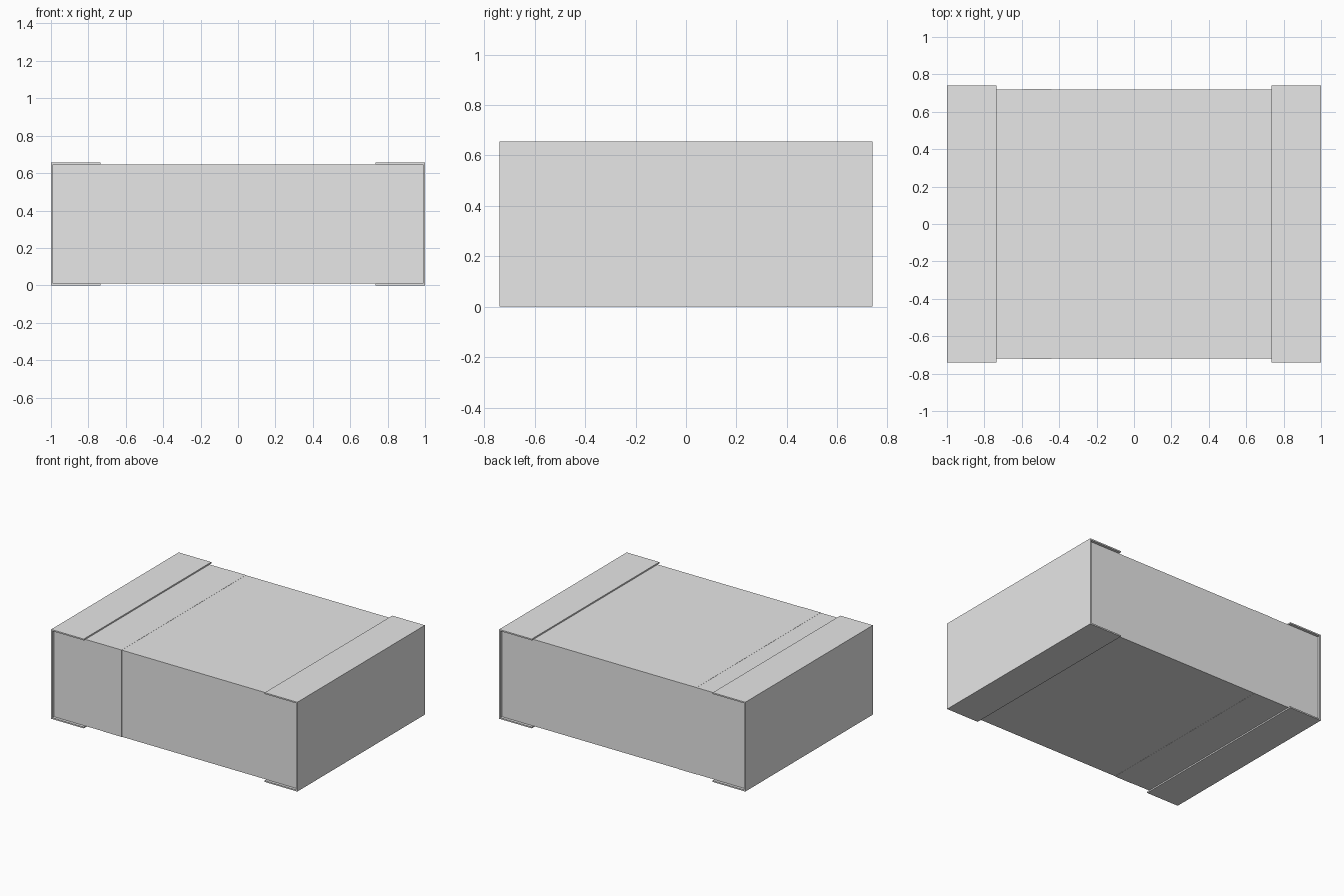
import bpy
import bmesh

cube = bpy.data.objects.get("Cube")
if cube:
    bpy.data.objects.remove(cube, do_unlink=True)

grey = bpy.data.materials.new("plain grey")
grey.use_nodes = True
colour = (0.8, 0.8, 0.8, 1)
grey.diffuse_color = colour
grey.node_tree.nodes["Principled BSDF"].inputs["Base Color"].default_value = colour

HEIGHT = 0.656
WALL = 0.01          # thickness of the end caps
CAP_Y, BODY_Y = 0.74, 0.72
FLANGE_X = 0.735     # inner edge of the cap flanges


def extrude_profile(name, points, half_depth):
    """Closed x-z profile extruded symmetrically along y."""
    bm = bmesh.new()
    face = bm.faces.new([bm.verts.new((x, -half_depth, z)) for x, z in points])
    result = bmesh.ops.extrude_face_region(bm, geom=[face])
    verts = [g for g in result["geom"] if isinstance(g, bmesh.types.BMVert)]
    bmesh.ops.translate(bm, verts=verts, vec=(0, 2 * half_depth, 0))
    bmesh.ops.recalc_face_normals(bm, faces=bm.faces)
    mesh = bpy.data.meshes.new(name)
    bm.to_mesh(mesh)
    bm.free()
    mesh.materials.append(grey)
    obj = bpy.data.objects.new(name, mesh)
    bpy.context.collection.objects.link(obj)
    return obj


def box_profile(x0, x1, z0, z1):
    return [(x0, z0), (x1, z0), (x1, z1), (x0, z1)]


# Main box
inner = 1 - WALL
extrude_profile("box_body", box_profile(-inner, inner, WALL, HEIGHT - WALL), BODY_Y)

# Thin band around the box
lip = 0.001
extrude_profile("band", box_profile(-0.59, -0.44, WALL - lip, HEIGHT - WALL + lip),
                BODY_Y + lip)

# Channel-shaped end caps
for side, name in ((1, "left_end_cap"), (-1, "right_end_cap")):
    channel = [(FLANGE_X, 0), (1, 0), (1, HEIGHT), (FLANGE_X, HEIGHT),
               (FLANGE_X, HEIGHT - WALL), (inner, HEIGHT - WALL),
               (inner, WALL), (FLANGE_X, WALL)]
    extrude_profile(name, [(side * x, z) for x, z in channel], CAP_Y)
